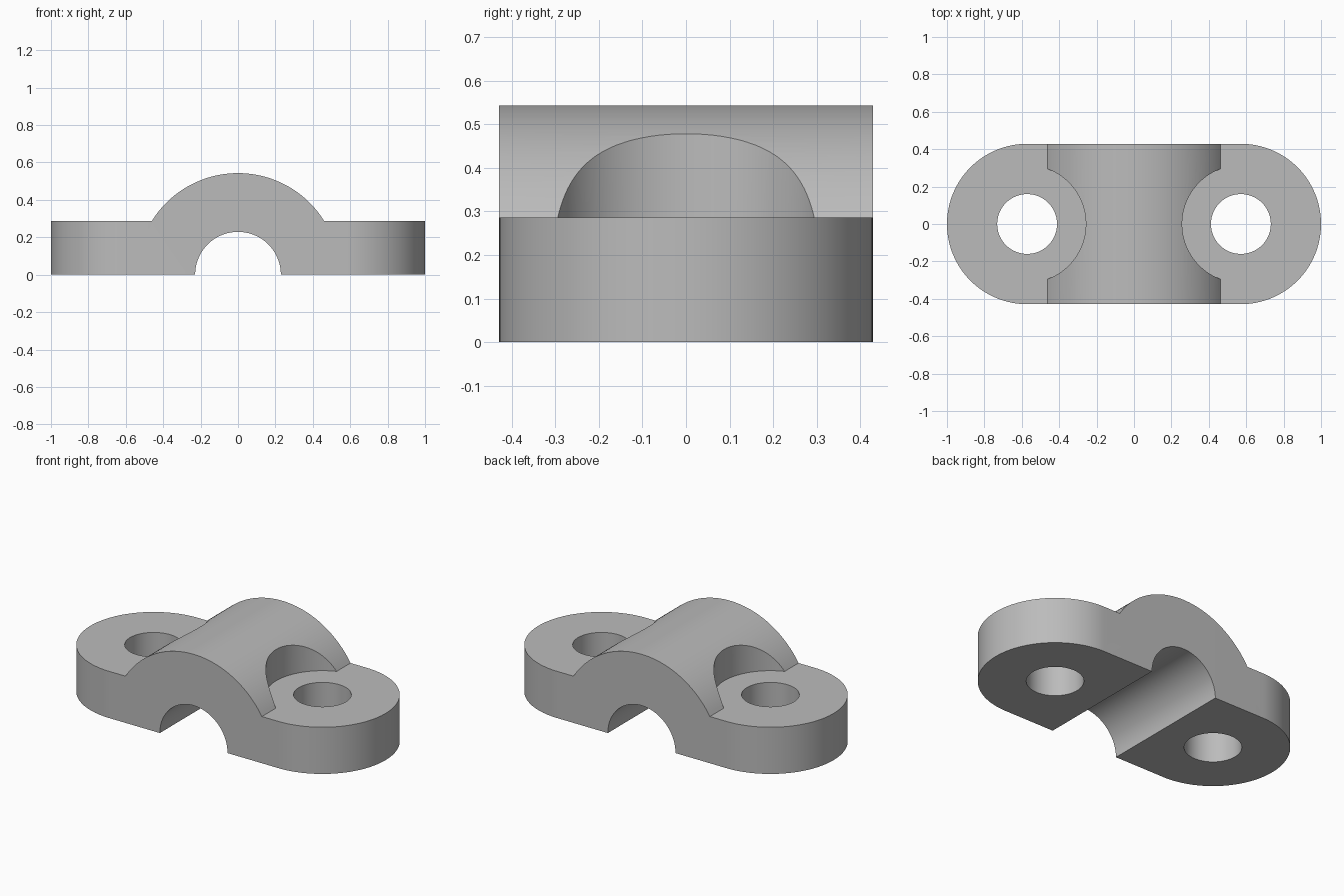
import bpy
import bmesh
from math import pi, sin, cos, acos
from mathutils import Vector

default = bpy.data.objects.get("Cube")
if default:
    bpy.data.objects.remove(default, do_unlink=True)

# Main dimensions
END_R = 3 / 7           # rounded ends, also half the depth
LUG_X = 1 - END_R       # centre of each bolt hole
PLATE = 2 / 7           # thickness of the flange
OUTER, BORE = 0.543, 0.229
HOLE, RECESS = 0.16, 0.314

metal = bpy.data.materials.new("Plain grey")
metal.use_nodes = True
grey = (0.5, 0.5, 0.5, 1)
metal.diffuse_color = grey
metal.node_tree.nodes["Principled BSDF"].inputs["Base Color"].default_value = grey


def arc(cx, cy, r, start, end, steps):
    return [(cx + r * cos(start + (end - start) * i / steps),
             cy + r * sin(start + (end - start) * i / steps)) for i in range(steps + 1)]


def prism(name, outline, to_3d, sweep):
    """Sweep a closed 2D outline into a solid."""
    bm = bmesh.new()
    face = bm.faces.new([bm.verts.new(to_3d(*p)) for p in outline])
    swept = bmesh.ops.extrude_face_region(bm, geom=[face])
    verts = [v for v in swept["geom"] if isinstance(v, bmesh.types.BMVert)]
    bmesh.ops.translate(bm, verts=verts, vec=Vector(sweep))
    bmesh.ops.recalc_face_normals(bm, faces=bm.faces)
    mesh = bpy.data.meshes.new(name)
    bm.to_mesh(mesh)
    bm.free()
    mesh.materials.append(metal)
    obj = bpy.data.objects.new(name, mesh)
    bpy.context.collection.objects.link(obj)
    return obj


def combine(target, tool, operation):
    mod = target.modifiers.new(tool.name, "BOOLEAN")
    mod.object, mod.operation, mod.solver = tool, operation, "EXACT"
    bpy.context.view_layer.objects.active = target
    bpy.ops.object.modifier_apply(modifier=mod.name)
    bpy.data.objects.remove(tool, do_unlink=True)


def post(name, x, r, low, high):
    ring = arc(x, 0, r, 0, 2 * pi, 96)[:-1]
    return prism(name, ring, lambda a, b: (a, b, low), (0, 0, high - low))


# Side profile: flange, arched saddle and half-round bore, swept in depth
crest = acos(PLATE / OUTER)
profile = ([(-1.2, 0), (-1.2, PLATE)]
           + arc(0, 0, OUTER, pi / 2 + crest, pi / 2 - crest, 48)
           + [(1.2, PLATE), (1.2, 0)]
           + arc(0, 0, BORE, 0, pi, 64))
clamp = prism("saddle_clamp", profile, lambda a, b: (a, -0.6, b), (0, 1.2, 0))

# Plan outline with rounded ends
plan = (arc(LUG_X, 0, END_R, -pi / 2, pi / 2, 64)
        + arc(-LUG_X, 0, END_R, pi / 2, 3 * pi / 2, 64))
combine(clamp, prism("plan_outline", plan, lambda a, b: (a, b, -0.2), (0, 0, 1)), "INTERSECT")

# Bolt head recesses and bolt holes
for side in (-1, 1):
    combine(clamp, post("bolt_recess", side * LUG_X, RECESS, PLATE, 0.8), "DIFFERENCE")
    combine(clamp, post("bolt_hole", side * LUG_X, HOLE, -0.2, 0.8), "DIFFERENCE")

bpy.ops.object.select_all(action="DESELECT")
clamp.select_set(True)
bpy.context.view_layer.objects.active = clamp
bpy.ops.object.shade_smooth_by_angle(angle=pi / 6)
